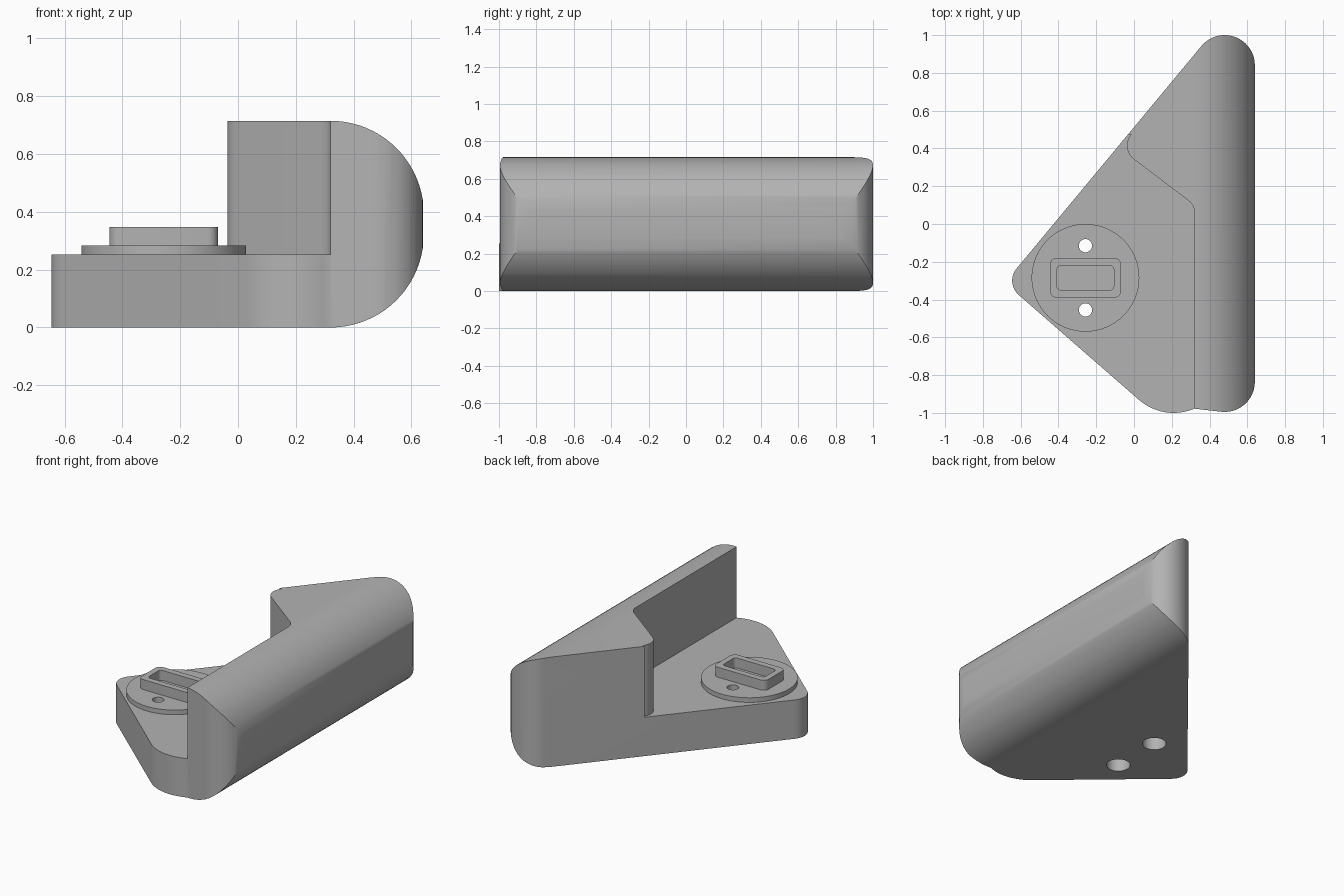
import bpy, bmesh
from math import cos, sin, radians, pi
from mathutils import Matrix

cube = bpy.data.objects.get("Cube")
if cube:
    bpy.data.objects.remove(cube, do_unlink=True)

grey = bpy.data.materials.new("plain grey")
grey.use_nodes = True
colour = (0.45, 0.45, 0.45, 1)
grey.diffuse_color = colour
grey.node_tree.nodes["Principled BSDF"].inputs["Base Color"].default_value = colour


def arc(cx, cy, r, a0, a1, n=12):
    angles = [radians(a0 + (a1 - a0) * i / n) for i in range(n + 1)]
    return [(cx + r * cos(a), cy + r * sin(a)) for a in angles]


def rounded_rect(cx, cy, w, h, r):
    pts = []
    for k, (sx, sy) in enumerate([(1, 1), (-1, 1), (-1, -1), (1, -1)]):
        pts += arc(cx + sx * (w / 2 - r), cy + sy * (h / 2 - r), r, 90 * k, 90 * k + 90, 6)
    return pts


def circle(cx, cy, r, n=64):
    return arc(cx, cy, r, 0, 360 - 360 / n, n - 1)


def prism(name, pts, z0, z1, turn=None):
    """Extrude a flat outline from z0 to z1, then optionally turn it."""
    bm = bmesh.new()
    face = bm.faces.new([bm.verts.new((x, y, z0)) for x, y in pts])
    new = bmesh.ops.extrude_face_region(bm, geom=[face])["geom"]
    top = [v for v in new if isinstance(v, bmesh.types.BMVert)]
    bmesh.ops.translate(bm, verts=top, vec=(0, 0, z1 - z0))
    if turn:
        bm.transform(turn)
    bmesh.ops.recalc_face_normals(bm, faces=bm.faces)
    mesh = bpy.data.meshes.new(name)
    bm.to_mesh(mesh)
    bm.free()
    obj = bpy.data.objects.new(name, mesh)
    bpy.context.collection.objects.link(obj)
    mesh.materials.append(grey)
    return obj


def activate(obj):
    bpy.ops.object.select_all(action='DESELECT')
    obj.select_set(True)
    bpy.context.view_layer.objects.active = obj


def combine(obj, tool, operation):
    """Apply a boolean and discard the tool."""
    tool.hide_render = True
    mod = obj.modifiers.new("cut", 'BOOLEAN')
    mod.operation, mod.object, mod.solver = operation, tool, 'EXACT'
    activate(obj)
    bpy.ops.object.modifier_apply(modifier=mod.name)
    bpy.data.objects.remove(tool, do_unlink=True)


BASE, DISC, RIM, TOP = 0.253, 0.283, 0.348, 0.715
CX, CY = -0.257, -0.285
HOLES = (CY - 0.17, CY + 0.17)

# Body: rounded triangular plan
plan = (arc(-0.545, -0.3, 0.1, 140, 230)
        + arc(0.21, -0.72, 0.28, 230, 293)
        + arc(0.48, -0.835, 0.16, 263, 360)
        + arc(0.48, 0.84, 0.16, 0, 140, 18))
body = prism("body", plan, -0.2, 1)

# Side profile with the rounded long edge
R = 0.323
profile = ([(-1, TOP), (-1, 0)]
           + arc(0.32, R, R, -90, 0, 20)
           + arc(0.32, TOP - R, R, 0, 90, 20))
combine(body, prism("side_profile", profile, -1.3, 1.3, Matrix.Rotation(pi / 2, 4, 'X')),
        'INTERSECT')

# Open area in front of the bent wall
pocket = ([(0.32, -1.2)]
          + arc(0.24, 0.06, 0.08, 0, 53)
          + arc(0.053, 0.415, 0.09, 233, 140)
          + [(-1, 0.48), (-1, -1.2)])
combine(body, prism("pocket", pocket, BASE, 1), 'DIFFERENCE')

# Round plate with a raised hollow rim
plate = prism("round_plate", circle(CX, CY, 0.285, 96), BASE, DISC)
rim = prism("socket_rim", rounded_rect(CX, CY, 0.376, 0.21, 0.035), DISC, RIM)
combine(rim, prism("socket_opening", rounded_rect(CX, CY, 0.3, 0.13, 0.02), 0.2, 0.5),
        'DIFFERENCE')

# Screw holes, wider from below
for y in HOLES:
    for part in (body, plate):
        combine(part, prism("screw_hole", circle(CX, y, 0.035, 32), -0.1, 0.5), 'DIFFERENCE')
    combine(body, prism("counterbore", circle(CX, y, 0.072, 32), -0.1, 0.17), 'DIFFERENCE')

for obj in (body, plate, rim):
    activate(obj)
    bpy.ops.object.shade_smooth_by_angle(angle=radians(30))
